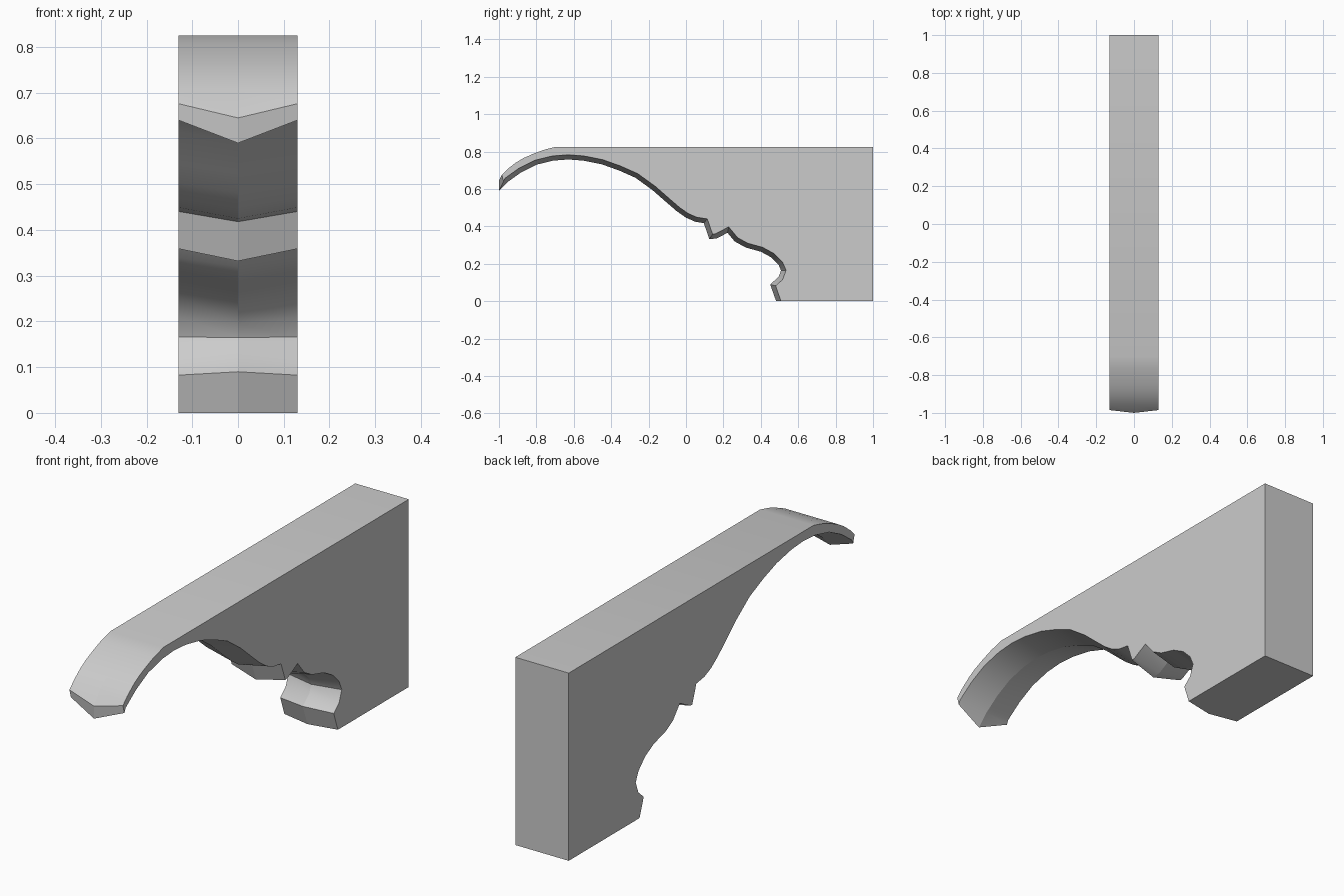
import bpy
import bmesh
import math
from mathutils import Vector

cube = bpy.data.objects.get("Cube")
if cube:
    bpy.data.objects.remove(cube, do_unlink=True)

HALF_WIDTH = 0.13
RIDGE_DEPTH = 0.025


def make_material(name, colour):
    material = bpy.data.materials.new(name)
    material.use_nodes = True
    material.diffuse_color = colour
    material.node_tree.nodes["Principled BSDF"].inputs["Base Color"].default_value = colour
    return material


def inset_point(before, point, after, depth):
    """Move a profile point into the body along its mitred normal."""
    first = (point - before).normalized()
    second = (after - point).normalized()
    normal_a = Vector((-first.y, first.x))
    normal_b = Vector((-second.y, second.x))
    mitre = (normal_a + normal_b).normalized()
    return point + mitre * depth / max(mitre.dot(normal_a), 0.7)


# Carved lower edge along the centre ridge, as (y, z), from the tip to the foot
ridge = [Vector(p) for p in (
    (-1, .59), (-.95, .64), (-.88, .69), (-.8, .73), (-.71, .752), (-.63, .758),
    (-.55, .752), (-.45, .732), (-.36, .7), (-.27, .66), (-.18, .595), (-.1, .525),
    (-.05, .482), (0, .447), (.05, .425), (.095, .418),
    (.125, .332), (.165, .336), (.222, .366),
    (.26, .32), (.32, .287), (.4, .265), (.455, .235), (.495, .195),
    (.508, .165), (.495, .13), (.45, .09), (.482, 0))]

# The outer sides follow the same edge, set back to leave a V-shaped ridge
side = [inset_point(a, b, c, RIDGE_DEPTH)
        for a, b, c in zip(ridge, ridge[1:], ridge[2:])]
side = [Vector((-.975, .64))] + side + [Vector((.508, 0))]

# Back and top, from the foot round to the rolled tip
upper = [Vector(p) for p in (
    (1, 0), (1, .825), (-.7, .825), (-.765, .808), (-.82, .787),
    (-.87, .765), (-.91, .741), (-.955, .706))]
ridge_loop = ridge + upper + [Vector((-1, .645))]
side_loop = side + upper + [Vector((-.985, .676))]

# Bracket body: two flat sides joined through the middle outline
bm = bmesh.new()
rows = []
for x, loop in ((-HALF_WIDTH, side_loop), (0, ridge_loop), (HALF_WIDTH, side_loop)):
    rows.append([bm.verts.new((x, p.x, p.y)) for p in loop])
bm.faces.new(rows[0])
bm.faces.new(rows[2])
count = len(ridge_loop)
for left, right in zip(rows, rows[1:]):
    for i in range(count):
        j = (i + 1) % count
        bm.faces.new((left[i], left[j], right[j], right[i]))
bmesh.ops.recalc_face_normals(bm, faces=bm.faces)
mesh = bpy.data.meshes.new("bracket")
bm.to_mesh(mesh)
bm.free()

bracket = bpy.data.objects.new("bracket", mesh)
bpy.context.collection.objects.link(bracket)
mesh.materials.append(make_material("plain grey", (.6, .6, .6, 1)))

# Smooth the curves, keeping the corners and the centre ridge crisp
bpy.context.view_layer.objects.active = bracket
bracket.select_set(True)
bpy.ops.object.shade_smooth_by_angle(angle=math.radians(35))
for edge in mesh.edges:
    if all(abs(mesh.vertices[v].co.x) < 1e-5 for v in edge.vertices):
        edge.use_edge_sharp = True
